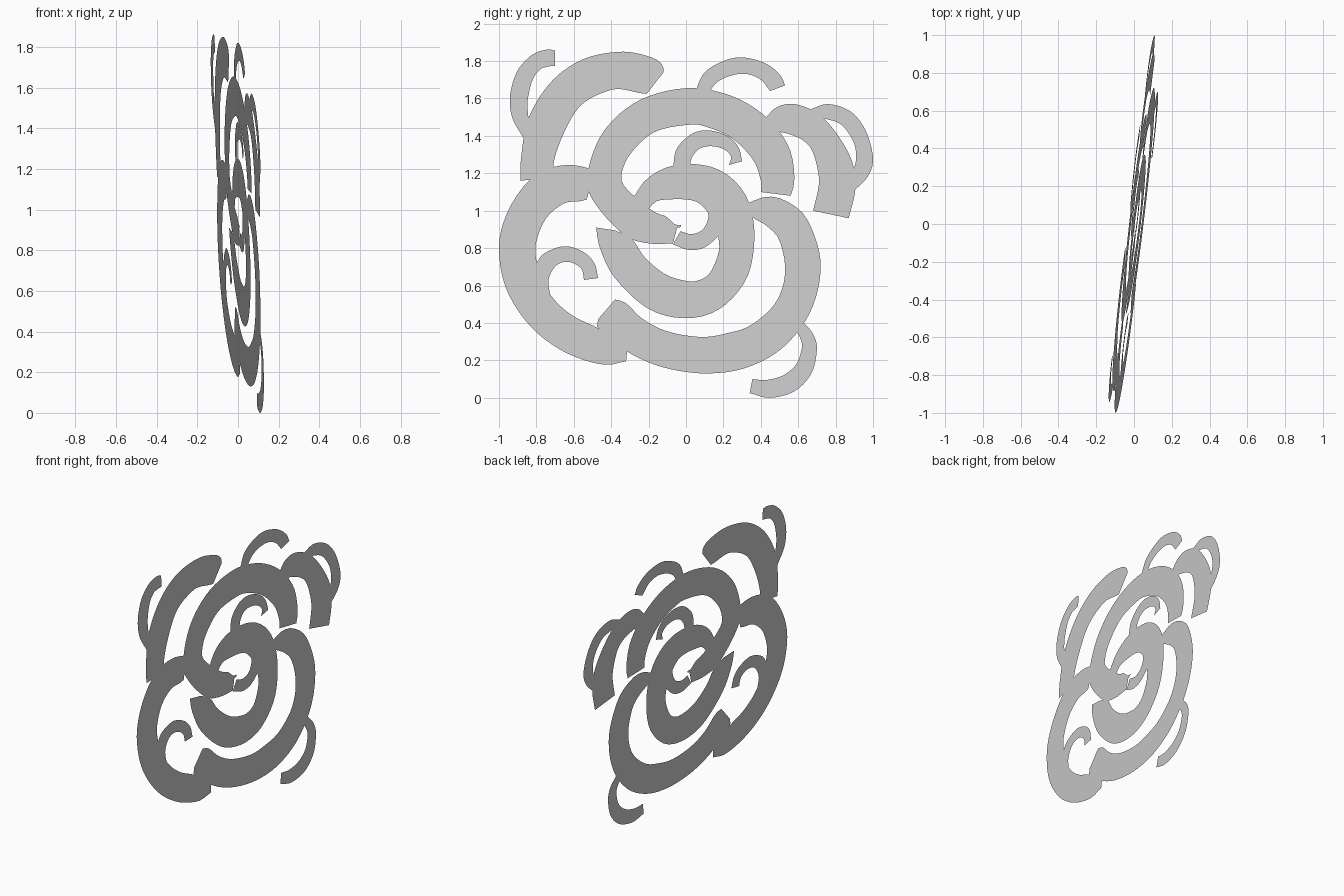
import bpy
from mathutils import Vector

STEPS = 48


def smooth(pts):
    """Spline through the points, resampled evenly by length."""
    p = [Vector(q) for q in pts]
    p = [2 * p[0] - p[1]] + p + [2 * p[-1] - p[-2]]
    dense = []
    for a, b, c, d in zip(p, p[1:], p[2:], p[3:]):
        for i in range(16):
            t = i / 16
            dense.append(0.5 * (2 * b + (c - a) * t + (2 * a - 5 * b + 4 * c - d) * t * t
                                + (3 * b - a - 3 * c + d) * t ** 3))
    dense.append(p[-2])
    dist = [0.0]
    for a, b in zip(dense, dense[1:]):
        dist.append(dist[-1] + (b - a).length)
    out, k = [], 0
    for i in range(STEPS + 1):
        s = dist[-1] * i / STEPS
        while k < len(dense) - 2 and dist[k + 1] < s:
            k += 1
        out.append(dense[k].lerp(dense[k + 1], (s - dist[k]) / (dist[k + 1] - dist[k])))
    return out


def ribbon(name, outer, inner):
    """Flat band between two (y, z) edges, lying in the slightly turned plane."""
    n = STEPS + 1
    verts = [(0.115 * y - 0.05 * (z - 1) + 0.007, y, z)
             for y, z in smooth(outer) + smooth(inner)]
    faces = [(i, i + 1, n + i + 1, n + i) for i in range(STEPS)]
    me = bpy.data.meshes.new(name)
    me.from_pydata(verts, [], faces)
    me.update()
    bpy.context.collection.objects.link(bpy.data.objects.new(name, me))


# centre spiral
ribbon("upper_petal",
       [(.56, 1.08), (.58, 1.17), (.55, 1.34), (.43, 1.5), (.24, 1.615), (0, 1.655), (-.26, 1.585),
        (-.45, 1.41), (-.53, 1.17), (-.48, 1.03), (-.33, .87), (-.2, .825), (-.07, .825)],
       [(.40, 1.10), (.40, 1.16), (.36, 1.27), (.25, 1.385), (.12, 1.445), (.02, 1.46), (-.17, 1.42),
        (-.3, 1.3), (-.345, 1.19), (-.32, 1.12), (-.18, 1.0), (-.1, .965), (-.05, .9)])
ribbon("center_tip", [(-.09, .955), (-.06, .928), (-.025, .922)], [(-.08, .87), (-.06, .9), (-.03, .912)])
ribbon("middle_ring",
       [(-.28, 1.07), (-.22, 1.16), (-.12, 1.225), (0, 1.25), (.15, 1.23), (.27, 1.15), (.345, 1.02),
        (.365, .83), (.32, .63), (.18, .475), (0, .425), (-.2, .475), (-.38, .64), (-.46, .8), (-.48, .91)],
       [(-.2, 1.01), (-.16, 1.05), (-.1, 1.06), (0, 1.06), (.07, 1.04), (.13, .97), (.17, .87),
        (.175, .78), (.13, .67), (.07, .628), (0, .625), (-.11, .66), (-.22, .75), (-.29, .85), (-.38, .895)])
ribbon("inner_hook",
       [(.25, 1.0), (.2, .9), (.11, .81), (.02, .79), (-.07, .82)],
       [(.1, 1.03), (.12, .97), (.09, .9), (.03, .875), (-.03, .89)])
ribbon("center_curl",
       [(-.07, 1.22), (-.05, 1.33), (.03, 1.41), (.12, 1.43), (.22, 1.4), (.28, 1.34), (.3, 1.265)],
       [(.02, 1.22), (.03, 1.28), (.07, 1.33), (.13, 1.345), (.2, 1.33), (.24, 1.29), (.23, 1.245)])

# outer petals
ribbon("right_petal",
       [(.32, 1.035), (.43, 1.075), (.54, 1.05), (.65, .95), (.72, .72), (.67, .47), (.52, .27),
        (.32, .16), (.1, .13), (-.13, .165), (-.32, .25), (-.475, .38), (-.47, .42)],
       [(.34, .98), (.37, .955), (.43, .92), (.5, .84), (.53, .67), (.48, .51), (.35, .39),
        (.22, .345), (.08, .325), (-.1, .355), (-.23, .42), (-.32, .505), (-.38, .525)])
ribbon("left_petal",
       [(-.49, 1.22), (-.62, 1.245), (-.75, 1.22), (-.86, 1.14), (-.96, .98), (-1, .8), (-.96, .58),
        (-.83, .38), (-.65, .245), (-.45, .178), (-.32, .195)],
       [(-.53, 1.06), (-.57, 1.05), (-.65, 1.04), (-.74, .97), (-.79, .87), (-.805, .77), (-.77, .63),
        (-.7, .52), (-.6, .435), (-.46, .365), (-.315, .25)])
ribbon("left_curl",
       [(-.81, .70), (-.76, .77), (-.65, .81), (-.55, .78), (-.49, .72), (-.47, .64)],
       [(-.72, .52), (-.735, .63), (-.69, .71), (-.62, .725), (-.56, .69), (-.545, .63)])
ribbon("upper_left_petal",
       [(-.885, 1.16), (-.88, 1.3), (-.84, 1.5), (-.72, 1.69), (-.55, 1.81), (-.35, 1.85), (-.2, 1.825),
        (-.13, 1.785), (-.12, 1.74)],
       [(-.71, 1.18), (-.705, 1.27), (-.66, 1.4), (-.59, 1.53), (-.52, 1.595), (-.42, 1.64), (-.35, 1.65),
        (-.25, 1.63), (-.21, 1.625)])
ribbon("upper_left_curl",
       [(-.87, 1.39), (-.93, 1.5), (-.94, 1.62), (-.9, 1.75), (-.82, 1.835), (-.74, 1.862), (-.70, 1.855)],
       [(-.83, 1.43), (-.845, 1.52), (-.845, 1.6), (-.82, 1.7), (-.78, 1.755), (-.74, 1.77), (-.70, 1.775)])
ribbon("top_curl",
       [(.05, 1.64), (.1, 1.74), (.2, 1.8), (.3, 1.82), (.42, 1.79), (.5, 1.73), (.53, 1.67)],
       [(.12, 1.63), (.17, 1.69), (.25, 1.725), (.33, 1.73), (.4, 1.7), (.45, 1.64)])
ribbon("upper_right_petal",
       [(.43, 1.5), (.48, 1.55), (.56, 1.572), (.66, 1.545), (.75, 1.48), (.84, 1.36), (.895, 1.24),
        (.905, 1.11), (.87, .96)],
       [(.47, 1.41), (.5, 1.42), (.55, 1.41), (.62, 1.38), (.67, 1.33), (.7, 1.24), (.71, 1.14), (.68, 1.0)])
ribbon("upper_right_curl",
       [(.66, 1.54), (.76, 1.57), (.88, 1.53), (.96, 1.43), (1, 1.28), (.97, 1.18), (.89, 1.1)],
       [(.68, 1.5), (.75, 1.49), (.83, 1.46), (.89, 1.38), (.91, 1.3), (.9, 1.23), (.87, 1.14)])
ribbon("lower_right_curl",
       [(.63, .4), (.68, .34), (.7, .26), (.67, .13), (.58, .035), (.45, 0), (.34, .025)],
       [(.58, .37), (.61, .32), (.62, .27), (.59, .18), (.52, .12), (.43, .095), (.355, .1)])
